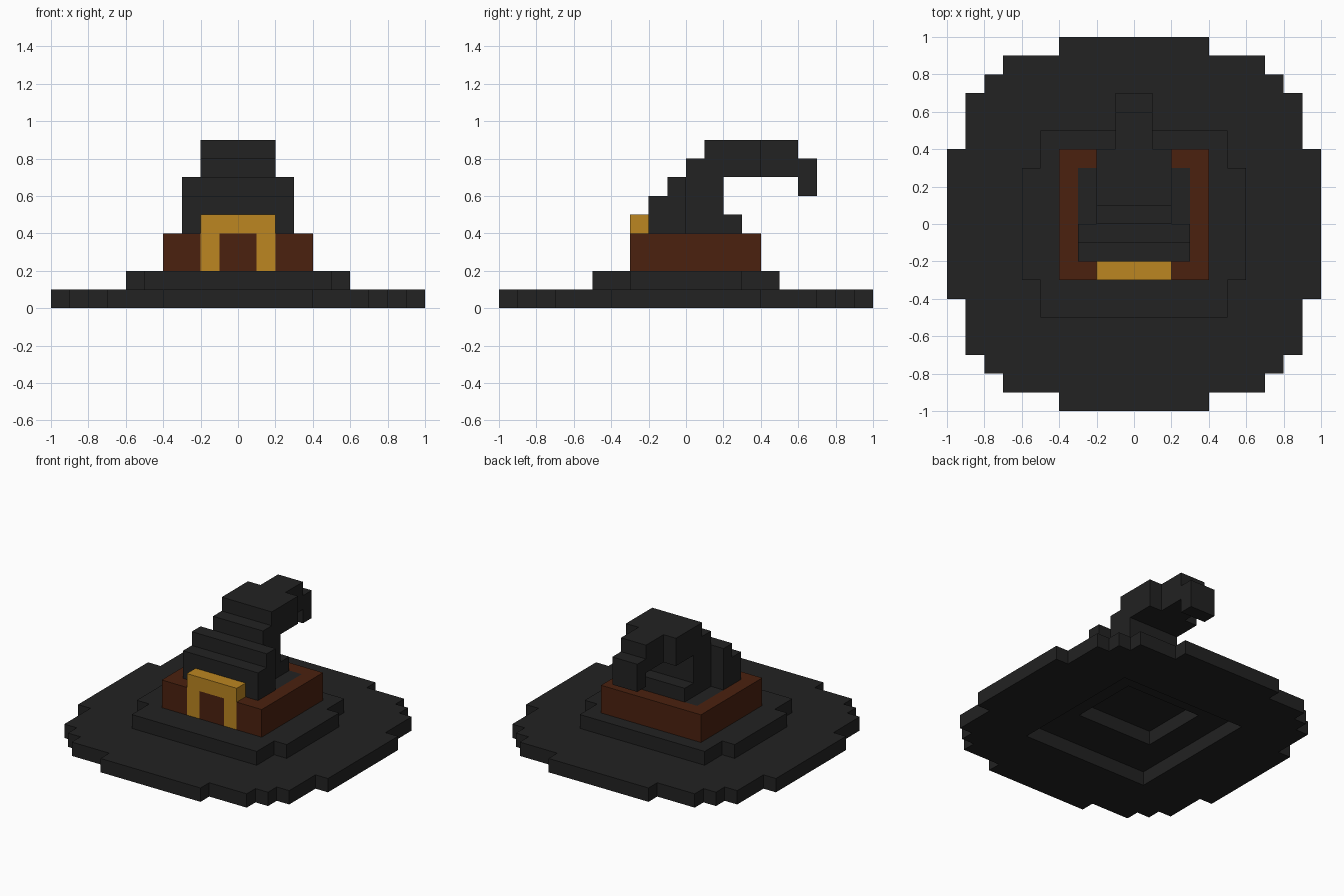
import bpy, bmesh, math
from itertools import product

if "Cube" in bpy.data.objects:
    bpy.data.objects.remove(bpy.data.objects["Cube"], do_unlink=True)

U = 0.1  # block size


def material(name, rgb):
    m = bpy.data.materials.new(name)
    m.use_nodes = True
    m.diffuse_color = (*rgb, 1)
    bsdf = next(n for n in m.node_tree.nodes if n.type == 'BSDF_PRINCIPLED')
    bsdf.inputs["Base Color"].default_value = (*rgb, 1)
    return m


def cells(boxes):
    """All unit cells in boxes given as (x0, x1, y0, y1, z0, z1)."""
    return {c for x0, x1, y0, y1, z0, z1 in boxes
            for c in product(range(x0, x1), range(y0, y1), range(z0, z1))}


def block_part(name, mat, boxes, holes=()):
    """Outer skin of a union of boxes with holes removed."""
    solid = cells(boxes) - cells(holes)
    bm = bmesh.new()
    verts = {}

    def vert(p):
        if p not in verts:
            verts[p] = bm.verts.new([i * U for i in p])
        return verts[p]

    for c in solid:
        for axis, side in product(range(3), (0, 1)):
            near = list(c)
            near[axis] += 2 * side - 1
            if tuple(near) in solid:
                continue
            a, b = (axis + 1) % 3, (axis + 2) % 3
            ring = []
            for da, db in ((0, 0), (1, 0), (1, 1), (0, 1)):
                p = list(c)
                p[axis] += side
                p[a] += da
                p[b] += db
                ring.append(vert(tuple(p)))
            bm.faces.new(ring if side else ring[::-1])
    # merge coplanar squares into large flat faces
    bmesh.ops.dissolve_limit(bm, angle_limit=math.radians(1),
                             verts=bm.verts[:], edges=bm.edges[:])
    me = bpy.data.meshes.new(name)
    bm.to_mesh(me)
    bm.free()
    me.materials.append(mat)
    ob = bpy.data.objects.new(name, me)
    bpy.context.collection.objects.link(ob)
    return ob


black = material("black felt", (0.016, 0.016, 0.016))
brown = material("brown leather", (0.070, 0.0153, 0.0048))
gold = material("gold", (0.503, 0.238, 0.0152))

# Wide round brim with a square hollow underneath
brim_steps = ((10, 4), (9, 7), (8, 8), (7, 9), (4, 10))
block_part("brim", black, [(-x, x, -y, y, 0, 1) for x, y in brim_steps],
           [(-5, 5, -5, 5, 0, 1)])

# Raised step of the brim with the smaller head opening
block_part("brim_step", black, [(-5, 5, -5, 5, 1, 2), (-6, 6, -3, 3, 1, 2)],
           [(-3, 3, -2, 3, 1, 2)])

# Buckle arch, let into the front of the band
pillars = [(-2, -1, -3, -2, 2, 4), (1, 2, -3, -2, 2, 4)]
block_part("buckle", gold, pillars + [(-2, 2, -3, -2, 4, 5)])

# Leather band around the crown
block_part("band", brown, [(-4, 4, -3, 4, 2, 4)],
           [(-3, 3, -2, 3, 2, 4)] + pillars)

# Stepped crown leaning backwards
block_part("crown", black, [
    (-3, 3, -2, 3, 2, 4),
    (-3, 3, -2, 0, 4, 6),
    (-3, 3, -1, 0, 6, 7),
    (-2, 2, -2, 3, 4, 5),
    (-2, 2, 0, 2, 5, 7),
    (-2, 2, 0, 4, 7, 8),
    (-2, 2, 1, 4, 8, 9),
])

# Drooping tip
block_part("crooked_tip", black, [(-1, 1, 4, 6, 7, 9), (-1, 1, 6, 7, 6, 8)])
